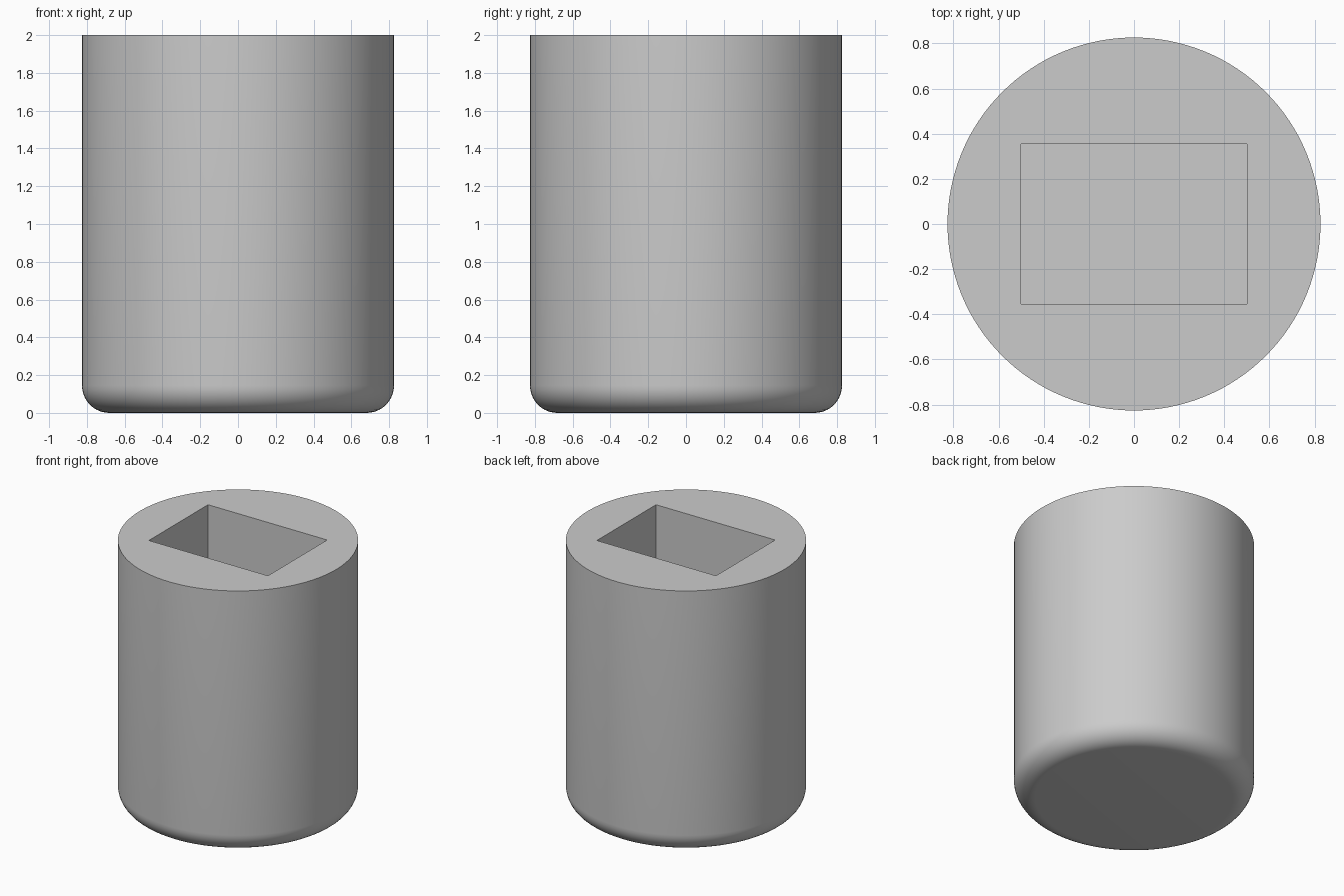
import bpy
import bmesh
import math

RADIUS, HEIGHT, ROUNDING = 0.826, 2.0, 0.145
SOCKET_X, SOCKET_Y, SOCKET_DEPTH = 1.0, 0.71, 1.4

cube = bpy.data.objects.get("Cube")
if cube:
    bpy.data.objects.remove(cube, do_unlink=True)

# Single grey material
grey = bpy.data.materials.new("plain grey")
grey.use_nodes = True
colour = (0.6, 0.6, 0.6, 1)
grey.diffuse_color = colour
grey.node_tree.nodes["Principled BSDF"].inputs["Base Color"].default_value = colour

# Cylinder body with a rounded bottom rim
bpy.ops.mesh.primitive_cylinder_add(vertices=128, radius=RADIUS, depth=HEIGHT,
                                    location=(0, 0, HEIGHT / 2))
body = bpy.context.object
body.name = "cylinder_body"
body.data.materials.append(grey)
bm = bmesh.new()
bm.from_mesh(body.data)
rim = [e for e in bm.edges if all(v.co.z < 0 for v in e.verts)]
bmesh.ops.bevel(bm, geom=rim, offset=ROUNDING, segments=10, profile=0.5,
                affect='EDGES')
bm.to_mesh(body.data)
bm.free()

# Rectangular blind socket cut into the top
bpy.ops.mesh.primitive_cube_add(size=1, location=(0, 0, HEIGHT))
cutter = bpy.context.object
cutter.name = "socket_cutter"
cutter.scale = (SOCKET_X, SOCKET_Y, SOCKET_DEPTH * 2)
cutter.hide_render = True
cutter.data.materials.append(grey)

cut = body.modifiers.new("socket", 'BOOLEAN')
cut.operation = 'DIFFERENCE'
cut.solver = 'EXACT'
cut.object = cutter
bpy.ops.object.select_all(action='DESELECT')
body.select_set(True)
bpy.context.view_layer.objects.active = body
bpy.ops.object.modifier_apply(modifier=cut.name)
bpy.data.objects.remove(cutter, do_unlink=True)

# Smooth walls and rounding, sharp rims
bpy.ops.object.shade_smooth_by_angle(angle=math.radians(30))
